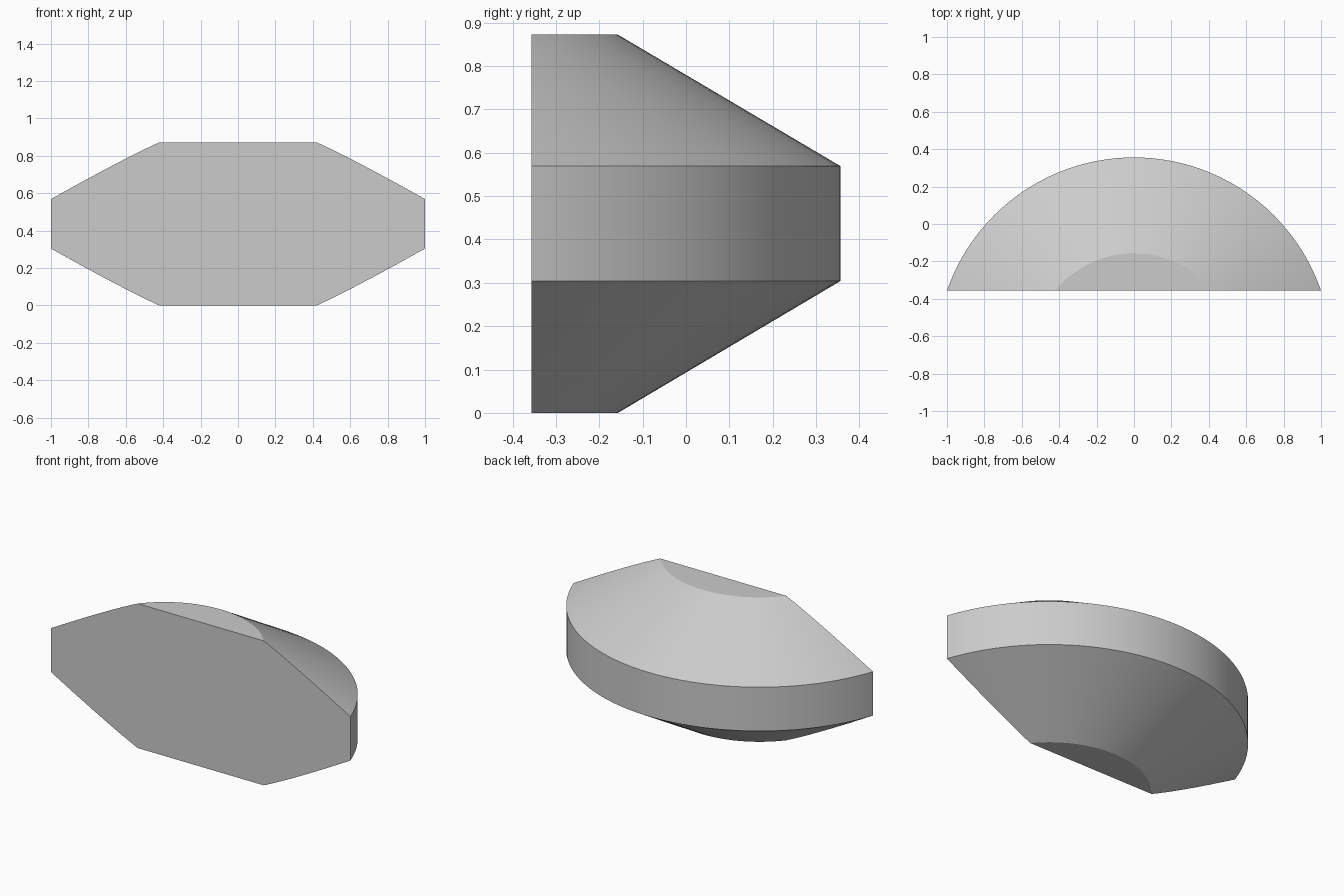
import bpy
import bmesh
import math

default = bpy.data.objects.get("Cube")
if default:
    bpy.data.objects.remove(default, do_unlink=True)

# Body dimensions
AXIS_Y = -0.702
CUT_Y = -0.356
RIM, CAP = 1.058, 0.545
HEIGHT, BAND_LOW, BAND_HIGH = 0.872, 0.304, 0.569
PROFILE = [(0, 0), (CAP, 0), (RIM, BAND_LOW), (RIM, BAND_HIGH), (CAP, HEIGHT), (0, HEIGHT)]

grey = bpy.data.materials.new("plain grey")
grey.use_nodes = True
colour = (0.6, 0.6, 0.6, 1)
grey.diffuse_color = colour
grey.node_tree.nodes["Principled BSDF"].inputs["Base Color"].default_value = colour

# Revolve the bevelled disc profile
bm = bmesh.new()
verts = [bm.verts.new((0, AXIS_Y + r, z)) for r, z in PROFILE]
edges = [bm.edges.new(pair) for pair in zip(verts, verts[1:])]
bmesh.ops.spin(bm, geom=verts + edges, cent=(0, AXIS_Y, 0), axis=(0, 0, 1),
               angle=math.tau, steps=128, use_duplicate=False)
bmesh.ops.remove_doubles(bm, verts=bm.verts, dist=0.0001)

# Slice off the segment and close its flat front
bmesh.ops.bisect_plane(bm, geom=bm.verts[:] + bm.edges[:] + bm.faces[:],
                       plane_co=(0, CUT_Y, 0), plane_no=(0, 1, 0), clear_inner=True)
rim_edges = [e for e in bm.edges if e.is_boundary]
bmesh.ops.holes_fill(bm, edges=rim_edges, sides=0)

# Merge each cap into a single flat face
bm.normal_update()
caps = [f for f in bm.faces if abs(f.normal.z) > 0.99]
inner = {e for f in caps for e in f.edges if all(g in caps for g in e.link_faces)}
bmesh.ops.dissolve_edges(bm, edges=list(inner), use_verts=True)
bmesh.ops.recalc_face_normals(bm, faces=bm.faces)

mesh = bpy.data.meshes.new("disc_segment")
bm.to_mesh(mesh)
bm.free()
mesh.materials.append(grey)
body = bpy.data.objects.new("disc_segment", mesh)
bpy.context.collection.objects.link(body)

# Smooth curved walls with crisp edges
bpy.ops.object.select_all(action="DESELECT")
body.select_set(True)
bpy.context.view_layer.objects.active = body
bpy.ops.object.shade_smooth_by_angle(angle=math.radians(20))
